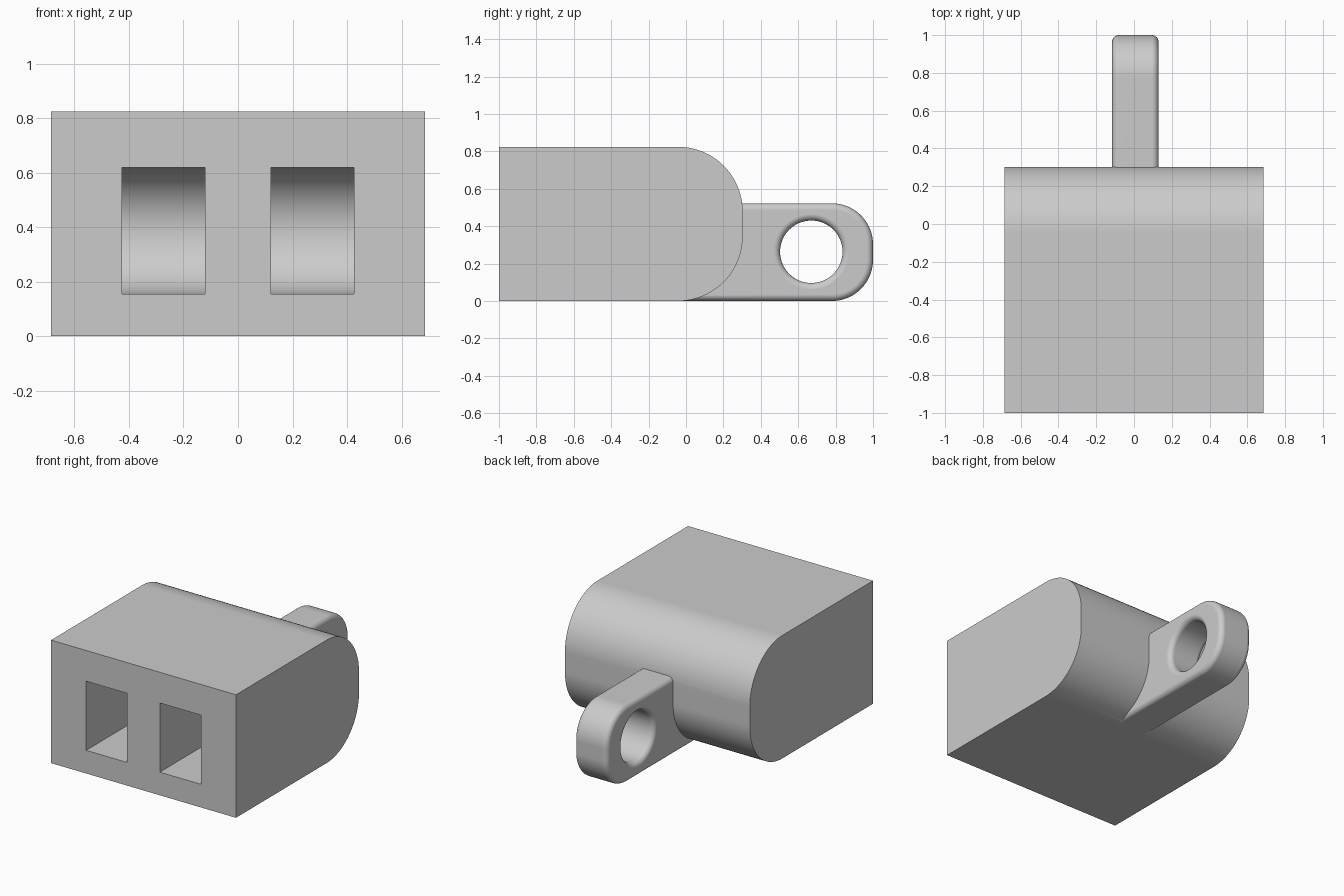
import bpy, bmesh
from math import sin, cos, pi

if "Cube" in bpy.data.objects:
    bpy.data.objects.remove(bpy.data.objects["Cube"])

GREY = (0.6, 0.6, 0.6, 1)
grey = bpy.data.materials.new("plain grey")
grey.use_nodes = True
grey.diffuse_color = GREY
grey.node_tree.nodes["Principled BSDF"].inputs["Base Color"].default_value = GREY


def rounded_back(front, back, low, high, radius, inset=0, steps=20):
    """Side outline (y, z) with square front corners and rounded back corners."""
    front, back, low, high = front + inset, back - inset, low + inset, high - inset
    radius -= inset
    points = [(front, high), (front, low)]
    for centre_z, start in ((low + radius, -pi / 2), (high - radius, 0)):
        for i in range(steps + 1):
            a = start + pi / 2 * i / steps
            points.append((back - radius + radius * cos(a), centre_z + radius * sin(a)))
    return points


def circle(y, z, radius, sides=64):
    return [(y + radius * cos(2 * pi * i / sides), z + radius * sin(2 * pi * i / sides))
            for i in range(sides)]


def loft(name, sections):
    """Skin a list of (x, outline) sections into a closed solid."""
    bm = bmesh.new()
    rings = [[bm.verts.new((x, y, z)) for y, z in outline] for x, outline in sections]
    for a, b in zip(rings, rings[1:]):
        for i in range(len(a)):
            j = (i + 1) % len(a)
            bm.faces.new((a[i], a[j], b[j], b[i]))
    bm.faces.new(rings[0])
    bm.faces.new(rings[-1])
    bmesh.ops.recalc_face_normals(bm, faces=bm.faces)
    mesh = bpy.data.meshes.new(name)
    bm.to_mesh(mesh)
    bm.free()
    mesh.materials.append(grey)
    obj = bpy.data.objects.new(name, mesh)
    bpy.context.collection.objects.link(obj)
    return obj


def combine(target, other, operation):
    """Apply a boolean and discard the second solid."""
    bpy.context.view_layer.objects.active = target
    mod = target.modifiers.new(operation.lower(), "BOOLEAN")
    mod.operation, mod.solver, mod.object = operation, "EXACT", other
    bpy.ops.object.modifier_apply(modifier=mod.name)
    bpy.data.objects.remove(other)


# Main block with a rounded back
block_outline = rounded_back(-1, 0.303, 0, 0.824, 0.345)
block = loft("block", [(-0.685, block_outline), (0.685, block_outline)])

# Lug plate with softened edges
mid, half, fillet, steps = 0.007, 0.123, 0.035, 6
arc = [(fillet * (1 - sin(a)), fillet * (1 - cos(a)))
       for a in (pi / 2 * i / steps for i in range(steps + 1))]
edge = [(mid - half + dx, inset) for inset, dx in arc]
edge += [(2 * mid - x, inset) for x, inset in reversed(edge)]
lug = loft("lug", [(x, rounded_back(-0.03, 1, 0, 0.522, 0.22, inset)) for x, inset in edge])

# Eyelet with rounded rims
hole = [(mid - half - 0.02, fillet)] + edge + [(mid + half + 0.02, fillet)]
eyelet = loft("eyelet_cutter", [(x, circle(0.67, 0.263, 0.167 + flare)) for x, flare in hole])
combine(lug, eyelet, "DIFFERENCE")
combine(block, lug, "UNION")

# Two front pockets with rounded inner ends
pocket_outline = rounded_back(-1.1, 0.12, 0.155, 0.618, 0.23)
for side in (-1, 1):
    pocket = loft("pocket_cutter", [(side * 0.121, pocket_outline), (side * 0.425, pocket_outline)])
    combine(block, pocket, "DIFFERENCE")

# Smooth shading with crisp edges
block.name = "block_with_lug"
bpy.ops.object.select_all(action="DESELECT")
block.select_set(True)
bpy.context.view_layer.objects.active = block
bpy.ops.object.shade_smooth_by_angle(angle=pi / 6)
weighted = block.modifiers.new("even shading", "WEIGHTED_NORMAL")
weighted.keep_sharp = True
